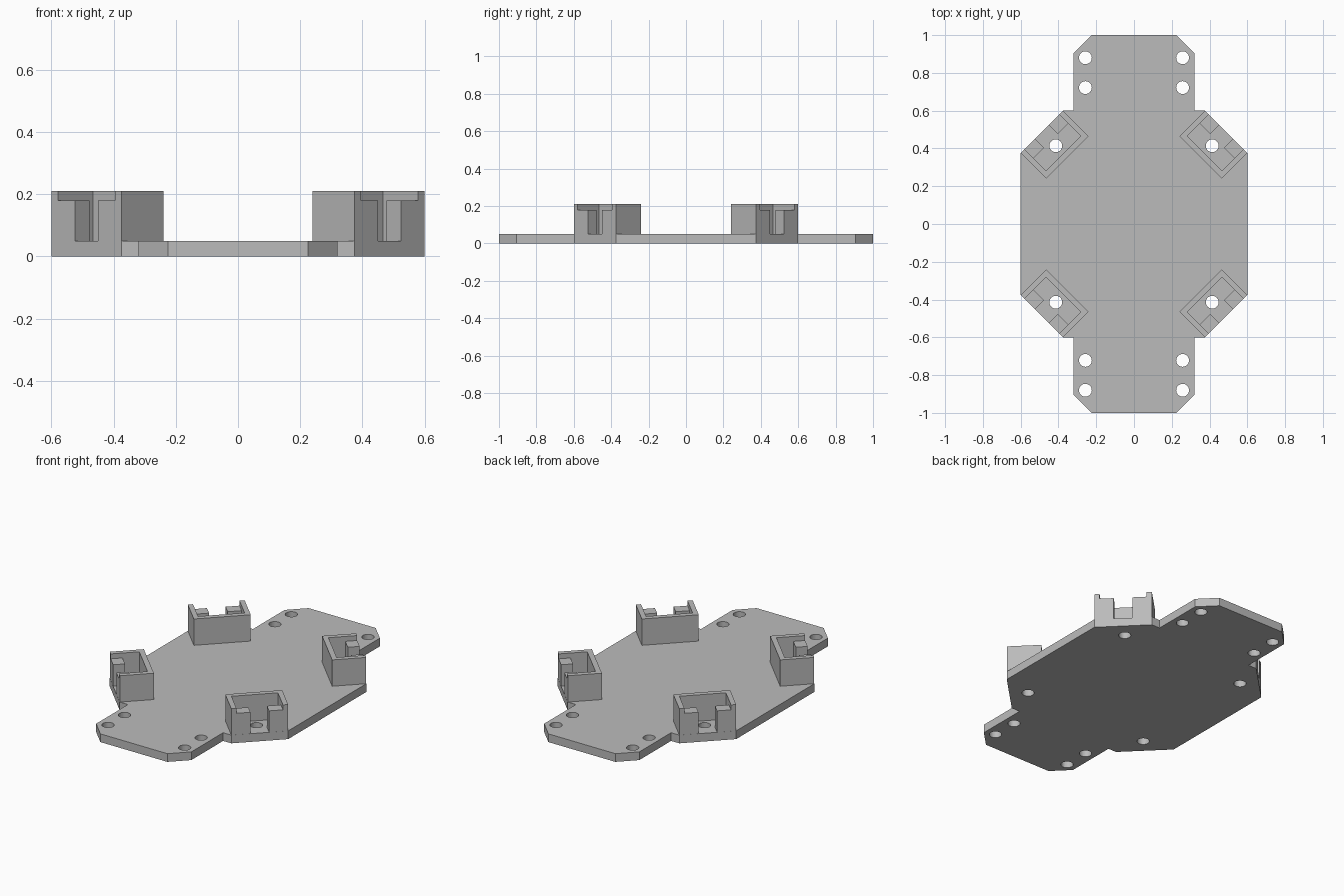
import bpy
import bmesh
from math import radians
from mathutils import Matrix

cube = bpy.data.objects.get("Cube")
if cube:
    bpy.data.objects.remove(cube, do_unlink=True)

grey = bpy.data.materials.new("Matte grey")
grey.use_nodes = True
colour = (0.5, 0.5, 0.5, 1)
grey.diffuse_color = colour
grey.node_tree.nodes["Principled BSDF"].inputs["Base Color"].default_value = colour

PLATE_TOP = 0.05
MOUNT_TOP = 0.21
TAB_TOP = 0.18


def make_object(name, bm):
    bmesh.ops.recalc_face_normals(bm, faces=bm.faces)
    mesh = bpy.data.meshes.new(name)
    bm.to_mesh(mesh)
    bm.free()
    mesh.materials.append(grey)
    obj = bpy.data.objects.new(name, mesh)
    bpy.context.collection.objects.link(obj)
    return obj


def prism(name, outline, z0, z1):
    """Extrude a closed outline from z0 up to z1."""
    bm = bmesh.new()
    face = bm.faces.new([bm.verts.new((x, y, z0)) for x, y in outline])
    new = bmesh.ops.extrude_face_region(bm, geom=[face])["geom"]
    top = [v for v in new if isinstance(v, bmesh.types.BMVert)]
    bmesh.ops.translate(bm, verts=top, vec=(0, 0, z1 - z0))
    return make_object(name, bm)


def block(name, x0, x1, half_width, z0, z1):
    w = half_width
    return prism(name, [(x0, -w), (x1, -w), (x1, w), (x0, w)], z0, z1)


def cut(target, cutter):
    """Subtract a cutter, apply the result and remove the cutter."""
    cutter.hide_render = True
    mod = target.modifiers.new("Cut", 'BOOLEAN')
    mod.operation = 'DIFFERENCE'
    mod.solver = 'EXACT'
    mod.object = cutter
    bpy.context.view_layer.objects.active = target
    bpy.ops.object.modifier_apply(modifier=mod.name)
    bpy.data.objects.remove(cutter, do_unlink=True)


# Base plate: one quarter of the outline, mirrored across both axes
quarter = [(0.6, 0.375), (0.375, 0.6), (0.32, 0.6), (0.32, 0.905), (0.225, 1)]
half = quarter + [(-x, y) for x, y in reversed(quarter)]
outline = half + [(-x, -y) for x, y in half]
plate = prism("base_plate", outline, 0, PLATE_TOP)

# Screw holes through the plate
bm = bmesh.new()
for x, y in [(0.2575, 0.88), (0.2575, 0.722), (0.414, 0.414)]:
    for sx in (-1, 1):
        for sy in (-1, 1):
            bmesh.ops.create_cone(
                bm, cap_ends=True, segments=32, radius1=0.034, radius2=0.034,
                depth=0.2, matrix=Matrix.Translation((sx * x, sy * y, PLATE_TOP / 2)))
cut(plate, make_object("hole_cutter", bm))

# Corner mount, built facing +x: back wall, two side walls, two lower front tabs
OUTER, TAB_BACK, CAVITY_BACK, BACK = 0.689, 0.623, 0.529, 0.4985
mount = block("corner_mount", BACK, OUTER, 0.159, PLATE_TOP, MOUNT_TOP)
cut(mount, block("cavity_cutter", CAVITY_BACK, TAB_BACK, 0.13, 0, 0.3))
cut(mount, block("slot_cutter", TAB_BACK - 0.03, 0.8, 0.052, 0, 0.3))
cut(mount, block("step_cutter", TAB_BACK - 0.03, 0.8, 0.13, TAB_TOP, 0.3))

# One mount on each chamfered corner
names = ["back_left_mount", "back_right_mount", "front_right_mount", "front_left_mount"]
for i, name in enumerate(names):
    obj = mount if i == 0 else mount.copy()
    if i:
        bpy.context.collection.objects.link(obj)
    obj.name = name
    obj.rotation_euler.z = radians(45 + 90 * i)
